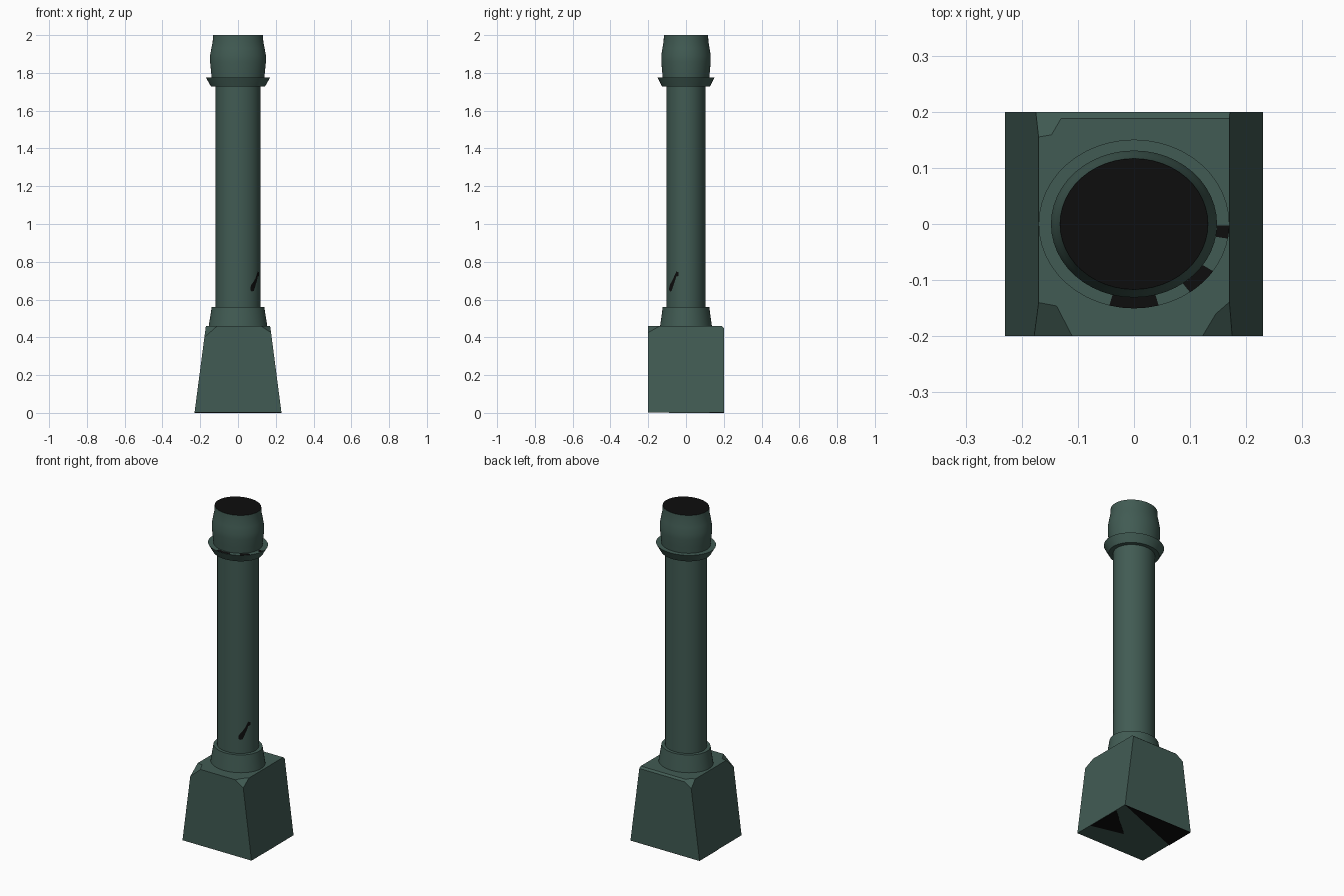
import bpy, bmesh, math

if "Cube" in bpy.data.objects:
    bpy.data.objects.remove(bpy.data.objects["Cube"])

RATIO = 0.885   # every round part is slightly squashed front to back
SEG = 48


def material(name, rgb):
    m = bpy.data.materials.new(name)
    m.diffuse_color = (*rgb, 1)
    m.use_nodes = True
    m.node_tree.nodes["Principled BSDF"].inputs["Base Color"].default_value = m.diffuse_color
    return m


green = material("dark_green", (0.053, 0.105, 0.087))
black = material("black", (0.004, 0.004, 0.004))


def make(name, verts, faces, mats, smooth=False):
    me = bpy.data.meshes.new(name)
    me.from_pydata(verts, [], faces)
    bm = bmesh.new()
    bm.from_mesh(me)
    bmesh.ops.recalc_face_normals(bm, faces=bm.faces)
    bm.to_mesh(me)
    bm.free()
    for m in mats:
        me.materials.append(m)
    ob = bpy.data.objects.new(name, me)
    bpy.context.collection.objects.link(ob)
    if smooth:
        bpy.ops.object.select_all(action='DESELECT')
        ob.select_set(True)
        bpy.context.view_layer.objects.active = ob
        bpy.ops.object.shade_smooth_by_angle(angle=math.radians(25))
    return ob


def on_ellipse(r, deg, z):
    a = math.radians(deg)
    return (r * math.cos(a), r * RATIO * math.sin(a), z)


def turned(name, profile):
    """Capped elliptical lathe from (radius, z) points."""
    verts = [on_ellipse(r, 360 * i / SEG, z) for r, z in profile for i in range(SEG)]
    faces = [(k * SEG + i, k * SEG + (i + 1) % SEG,
              (k + 1) * SEG + (i + 1) % SEG, (k + 1) * SEG + i)
             for k in range(len(profile) - 1) for i in range(SEG)]
    faces += [tuple(range(SEG)), tuple(range(len(verts) - SEG, len(verts)))]
    return make(name, verts, faces, [green, black], smooth=True)


# Tapered foot block with chipped top corners
T = 0.46
P = {
    'b0': (-.23, -.2, .002), 'b1': (.23, -.2, .002),
    'b2': (.23, .2, .002), 'b3': (-.23, .2, .002),
    'fl0': (-.178, -.2, .40), 'fl1': (-.17, -.14, T), 'fl2': (-.138, -.146, T), 'fl3': (-.11, -.2, T),
    'fr0': (.175, -.2, .425), 'fr1': (.122, -.2, T), 'fr2': (.146, -.16, T), 'fr3': (.17, -.139, T),
    'bl0': (-.175, .2, .42), 'bl1': (-.17, .155, T), 'bl2': (-.147, .159, T),
    'bl3': (-.13, .188, T), 'bl4': (-.13, .2, .45),
    'br0': (.171, .2, .45), 'br1': (.17, .188, T),
}
F = ["b0 b1 b2 b3", "b0 b1 fr0 fr1 fl3 fl0", "b1 b2 br0 br1 fr3 fr0",
     "b2 b3 bl0 bl4 br0", "b3 b0 fl0 fl1 bl1 bl0",
     "fl0 fl3 fl2 fl1", "fr0 fr3 fr2 fr1", "bl0 bl1 bl2 bl3 bl4", "bl4 bl3 br1 br0",
     "fl1 fl2 fl3 fr1 fr2 fr3 br1 bl3 bl2 bl1"]
keys = list(P)
make("foot_block", list(P.values()),
     [tuple(keys.index(k) for k in f.split()) for f in F], [green])

# Black patches under the foot, as thin plates
for name, tri in (("underside_patch_back", [(.23, .2), (-.23, .2), (-.23, .02)]),
                  ("underside_patch_side", [(.228, .124), (.228, -.09), (.034, -.044)])):
    make(name, [(x, y, z) for z in (0, .002) for x, y in tri],
         [(0, 1, 2), (3, 4, 5), (0, 1, 4, 3), (1, 2, 5, 4), (2, 0, 3, 5)], [black])

# Round column parts
turned("collar", [(.155, T), (.139, .56)])
turned("shaft", [(.118, .55), (.118, 1.74)])
ring = turned("ring", [(.143, 1.728), (.17, 1.775)])
head = turned("head", [(.139, 1.77), (.143, 1.81), (.148, 1.86), (.148, 1.89),
                       (.141, 1.93), (.134, 1.965), (.132, 2.0)])

# Black top of the head
for p in head.data.polygons:
    if p.normal.z > .9:
        p.material_index = 1

# Black marks on the upper lip of the ring
for i, (a, b) in enumerate([(-10, -1), (-54, -34), (-105, -75)]):
    angs = [a + (b - a) * k / 4 for k in range(5)]
    verts = [on_ellipse(r, d, 1.776) for d in angs for r in (.148, .17)]
    make(f"lip_mark_{i + 1}", verts,
         [(2 * k, 2 * k + 1, 2 * k + 3, 2 * k + 2) for k in range(4)], [black])

# Black scuff on the shaft: (angle, low z, high z) strip
scuff = [(-57, .65, .665), (-53, .643, .68), (-46, .645, .695), (-40, .67, .71),
         (-33, .70, .735), (-29, .722, .748), (-22, .725, .745)]
verts = [on_ellipse(.1195, d, z) for d, lo, hi in scuff for z in (lo, hi)]
make("shaft_scuff", verts,
     [(2 * k, 2 * k + 2, 2 * k + 3, 2 * k + 1) for k in range(len(scuff) - 1)], [black])
